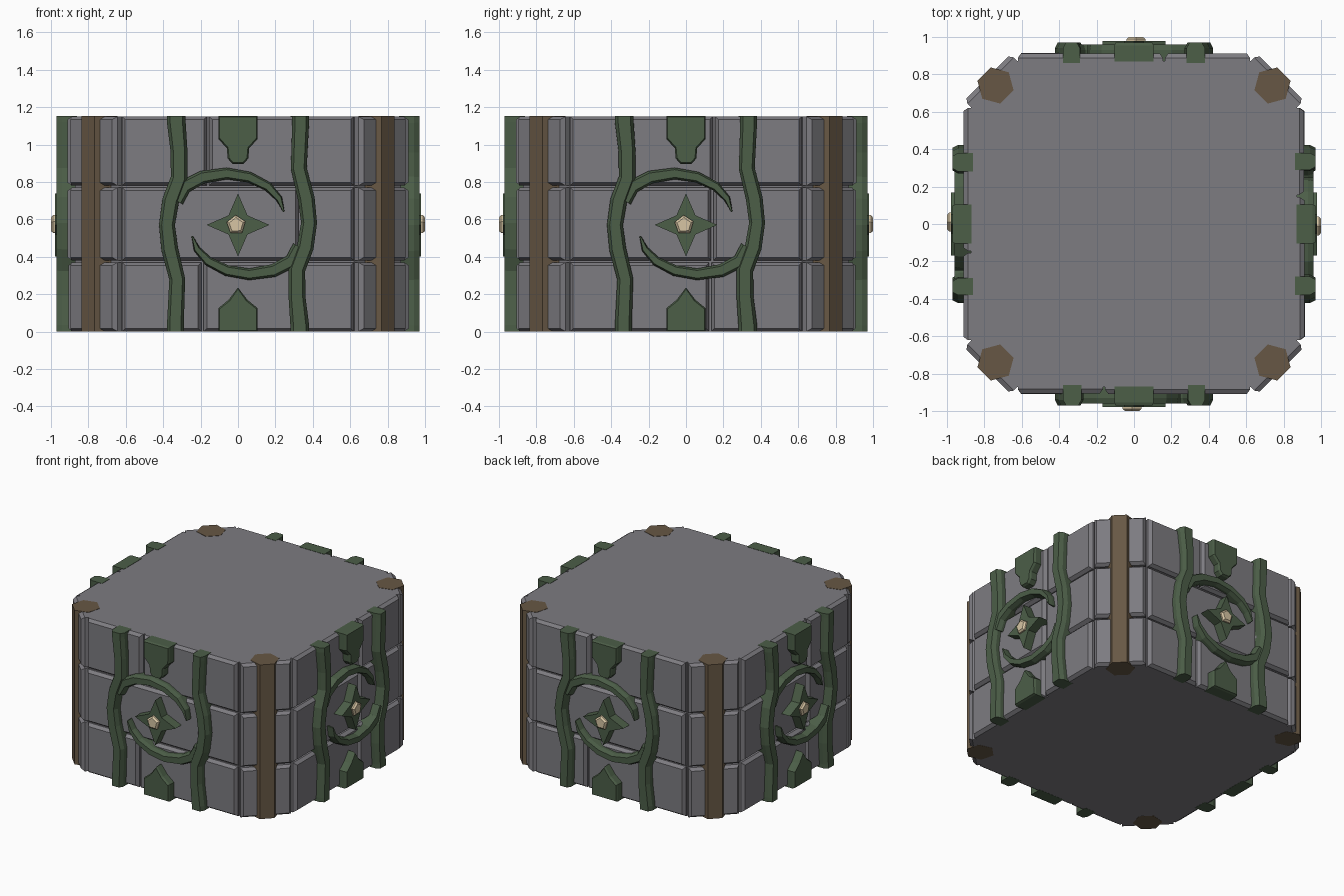
import bpy, bmesh, math, random
from mathutils import Vector, Matrix

if "Cube" in bpy.data.objects:
    bpy.data.objects.remove(bpy.data.objects["Cube"])

random.seed(4)
H = 1.15          # height of the block
MID = 0.57        # height of the ornament centre


def material(name, rgb):
    m = bpy.data.materials.new(name)
    m.diffuse_color = (*rgb, 1)
    m.use_nodes = True
    m.node_tree.nodes["Principled BSDF"].inputs["Base Color"].default_value = m.diffuse_color
    return m


STONE = material("grey stone", (0.205, 0.2, 0.218))
GREEN = material("vine green", (0.072, 0.112, 0.064))
WOOD = material("brown wood", (0.135, 0.096, 0.058))
GEM = material("pale gold", (0.68, 0.56, 0.37))


def finish(bm, name, mat):
    me = bpy.data.meshes.new(name)
    bm.to_mesh(me)
    bm.free()
    me.materials.append(mat)
    ob = bpy.data.objects.new(name, me)
    bpy.context.collection.objects.link(ob)
    return ob


def wall_point(u, d, z, turn):
    """Point at sideways u, distance d from the axis, on the wall turned by turn degrees."""
    return Matrix.Rotation(math.radians(turn), 3, 'Z') @ Vector((u, -d, z))


def plate(bm, outline, d0, d1, turn, inset=0.0, rise=0.0):
    """Extrude a wall outline outwards, with a bevelled front face."""
    a = [bm.verts.new(wall_point(u, d0, z, turn)) for u, z in outline]
    b = [bm.verts.new(wall_point(u, d1, z, turn)) for u, z in outline]
    n = len(a)
    front = bm.faces.new(b)
    faces = [front, bm.faces.new(a[::-1])]
    faces += [bm.faces.new((a[i], a[(i + 1) % n], b[(i + 1) % n], b[i])) for i in range(n)]
    bmesh.ops.recalc_face_normals(bm, faces=faces)
    if inset:
        bmesh.ops.inset_individual(bm, faces=[front], thickness=inset, depth=rise)


def vine(bm, path, d0, d1, turn):
    """Sweep a bevelled strip along (u, z, width) points on a wall."""
    rings = []
    for i, (u, z, w) in enumerate(path):
        p, q = path[max(i - 1, 0)], path[min(i + 1, len(path) - 1)]
        t = Vector((q[0] - p[0], q[1] - p[1])).normalized()
        prof = [(-.5, d0), (-.5, d1 - .03), (-.33, d1), (.33, d1), (.5, d1 - .03), (.5, d0)]
        rings.append([bm.verts.new(wall_point(u - t.y * w * s, d, z + t.x * w * s, turn))
                      for s, d in prof])
    faces = [bm.faces.new(rings[0]), bm.faces.new(rings[-1][::-1])]
    for r, s in zip(rings, rings[1:]):
        faces += [bm.faces.new((r[k], r[(k + 1) % 6], s[(k + 1) % 6], s[k])) for k in range(6)]
    bmesh.ops.recalc_face_normals(bm, faces=faces)


def prism(bm, pts, z0, z1):
    a = [bm.verts.new((x, y, z0)) for x, y in pts]
    b = [bm.verts.new((x, y, z1)) for x, y in pts]
    n = len(a)
    faces = [bm.faces.new(a), bm.faces.new(b)]
    faces += [bm.faces.new((a[i], a[(i + 1) % n], b[(i + 1) % n], b[i])) for i in range(n)]
    bmesh.ops.recalc_face_normals(bm, faces=faces)


def rect(u0, u1, z0, z1):
    return [(u0, z0), (u1, z0), (u1, z1), (u0, z1)]


SIDES = (0, 90, 180, 270)

# core of the block
bm = bmesh.new()
A, B = 0.62, 0.872
prism(bm, [(A, -B), (B, -A), (B, A), (A, B), (-A, B), (-B, A), (-B, -A), (-A, -B)], 0, H)
finish(bm, "stone_core", STONE)

# courses of bevelled stone blocks, with chamfered corner blocks
rows = [(0, 0.37), (0.38, 0.77), (0.78, H)]
seams = {0: (-0.19, 0.33, -0.16), 90: (0.13, 0.14, 0.15),
         180: (-0.19, 0.33, -0.16), 270: (0.13, 0.14, 0.15)}
bm = bmesh.new()
for turn in SIDES:
    for (z0, z1), s in zip(rows, seams[turn]):
        for u0, u1 in ((-0.62, s - 0.006), (s + 0.006, 0.62)):
            d = random.uniform(0.882, 0.89)
            plate(bm, rect(u0, u1, z0, z1), 0.8, d, turn, 0.024, 0.024)
        plate(bm, rect(-0.175, 0.175, z0, z1), 0.95, 1.085, turn + 45, 0.024, 0.024)
finish(bm, "stone_blocks", STONE)

# hexagonal corner posts
bm = bmesh.new()
for turn in SIDES:
    a0 = math.radians(turn + 45)
    cx, cy = 1.047 * math.cos(a0), 1.047 * math.sin(a0)
    prism(bm, [(cx + 0.1 * math.cos(a0 + math.radians(30 + 60 * k)),
                cy + 0.1 * math.sin(a0 + math.radians(30 + 60 * k))) for k in range(6)],
          -0.001, H + 0.002)
finish(bm, "corner_posts", WOOD)

# climbing stems and tapering curls, each repeated by a half turn about the centre
stem = [(-0.33, H + .002, .1), (-0.33, 1.12, .1), (-0.315, 0.96, .09), (-0.315, 0.82, .09),
        (-0.36, 0.70, .09), (-0.38, 0.57, .085), (-0.365, 0.44, .09), (-0.325, 0.28, .085),
        (-0.335, 0.03, .09), (-0.335, -.001, .09)]
curl = [(-0.33, 0.70, .08), (-0.285, 0.775, .075), (-0.19, 0.825, .07), (-0.06, 0.845, .062),
        (0.06, 0.825, .058), (0.16, 0.775, .05), (0.22, 0.71, .036), (0.245, 0.64, .008)]


def half_turn(path):
    return [(-u, H - 0.001 - (z - 0.002), w) for u, z, w in path]


bm = bmesh.new()
for turn in SIDES:
    for path in (stem, half_turn(stem)):
        vine(bm, path, 0.86, 0.97, turn)
    for path in (curl, half_turn(curl)):
        vine(bm, path, 0.86, 0.96, turn)
finish(bm, "vines", GREEN)

# hanging bud at the top and pointed leaf at the bottom of each side
bud = [(0.105, H + .002), (0.105, 1.03), (0.06, 0.98), (0.055, 0.925), (0.03, 0.897)]
leaf = [(0.105, -.001), (0.105, 0.125), (0.05, 0.17)]
bm = bmesh.new()
for turn in SIDES:
    plate(bm, bud + [(-u, z) for u, z in bud[::-1]], 0.87, 0.955, turn, 0.008, 0.015)
    plate(bm, leaf + [(0, 0.235)] + [(-u, z) for u, z in leaf[::-1]],
          0.87, 0.955, turn, 0.008, 0.015)
finish(bm, "leaf_ornaments", GREEN)

# four-pointed star with a five-sided stud
bm, gem = bmesh.new(), bmesh.new()
for turn in SIDES:
    star = []
    for k in range(8):
        r, a = (0.168, 0.072)[k % 2], math.radians(45 * k)
        star.append((r * math.cos(a), MID + r * math.sin(a)))
    plate(bm, star, 0.88, 0.978, turn)
    pent = [(-0.01 + 0.053 * math.cos(math.radians(72 * k + 20)),
             MID + 0.053 * math.sin(math.radians(72 * k + 20))) for k in range(5)]
    plate(gem, pent, 0.95, 0.988, turn, 0.014, 0.012)
finish(bm, "stars", GREEN)
finish(gem, "star_studs", GEM)
